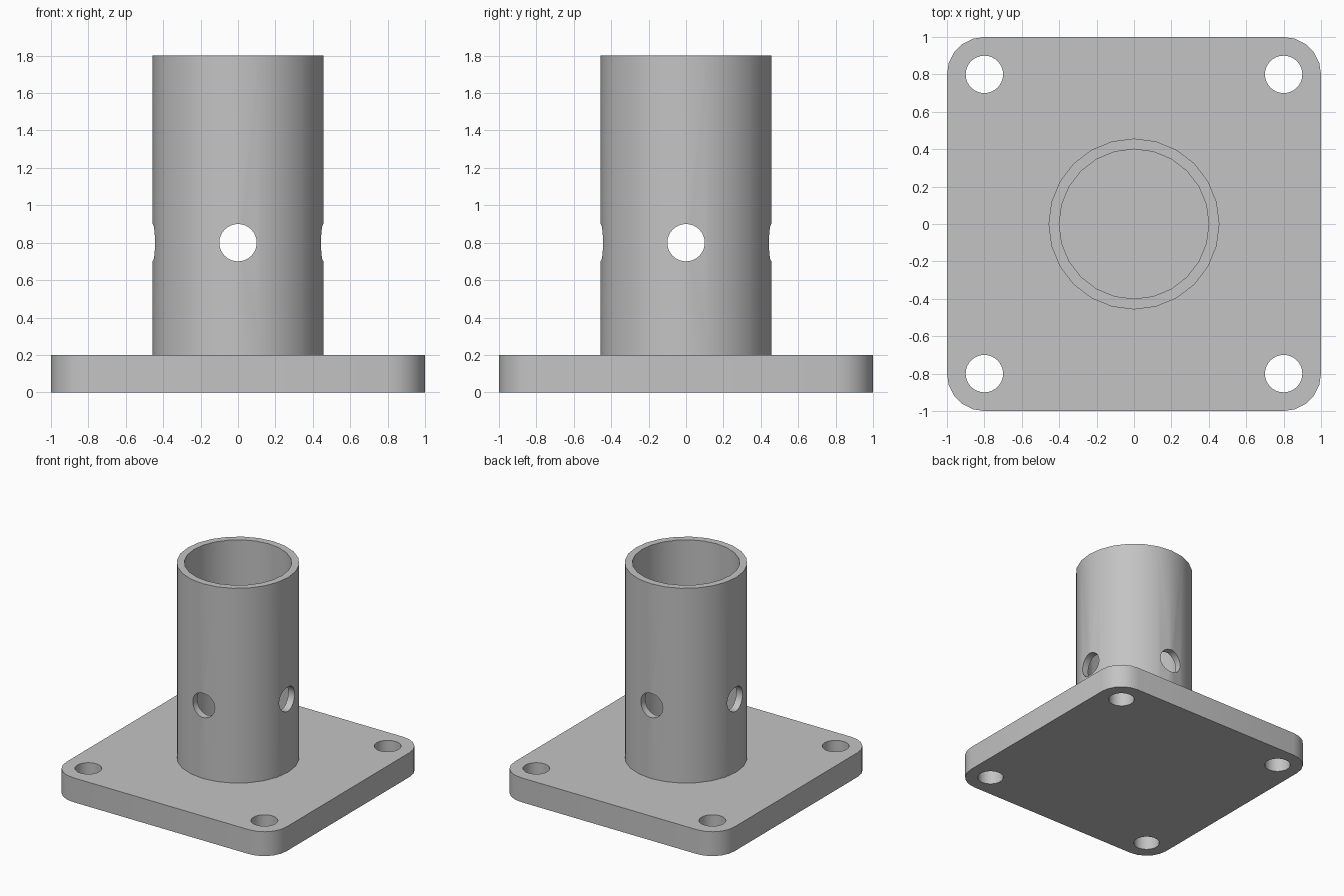
import bpy
import bmesh
from math import pi, radians

cube = bpy.data.objects.get("Cube")
if cube:
    bpy.data.objects.remove(cube, do_unlink=True)

PLATE_H, TOP = 0.2, 1.8
HOLE_R, HOLE_Z, BOLT = 0.1, 0.8, 0.8

grey = bpy.data.materials.new("grey metal")
grey.use_nodes = True
colour = (0.55, 0.55, 0.55, 1)
grey.diffuse_color = colour
grey.node_tree.nodes["Principled BSDF"].inputs["Base Color"].default_value = colour


def cylinder(name, radius, depth, location, rotation=(0, 0, 0), sides=32):
    bpy.ops.mesh.primitive_cylinder_add(vertices=sides, radius=radius, depth=depth,
                                        location=location, rotation=rotation)
    obj = bpy.context.object
    obj.name = name
    return obj


def cut(target, cutters):
    """Cut each cutter out of the target, then discard the cutters."""
    for cutter in cutters:
        cutter.hide_render = True
        mod = target.modifiers.new("hole", "BOOLEAN")
        mod.operation = "DIFFERENCE"
        mod.solver = "EXACT"
        mod.object = cutter
        bpy.context.view_layer.objects.active = target
        bpy.ops.object.modifier_apply(modifier=mod.name)
        bpy.data.objects.remove(cutter, do_unlink=True)


def finish(obj):
    obj.data.materials.clear()
    obj.data.materials.append(grey)
    bpy.ops.object.select_all(action="DESELECT")
    obj.select_set(True)
    bpy.context.view_layer.objects.active = obj
    bpy.ops.object.shade_smooth_by_angle(angle=radians(35))


# Square base plate with rounded upright corners
bpy.ops.mesh.primitive_cube_add(size=2, location=(0, 0, PLATE_H / 2))
plate = bpy.context.object
plate.name = "base_plate"
plate.scale.z = PLATE_H / 2
bpy.ops.object.transform_apply(location=True, rotation=True, scale=True)
bm = bmesh.new()
bm.from_mesh(plate.data)
corners = [e for e in bm.edges if abs(e.verts[0].co.z - e.verts[1].co.z) > PLATE_H / 2]
bmesh.ops.bevel(bm, geom=corners, offset=0.2, segments=5, profile=0.5, affect="EDGES")
bm.to_mesh(plate.data)
bm.free()

# Bolt holes at the four corners
cut(plate, [cylinder("bolt_cutter", HOLE_R, 1, (x, y, PLATE_H / 2))
            for x in (-BOLT, BOLT) for y in (-BOLT, BOLT)])
finish(plate)

# Hollow post standing on the plate, with pin holes through both axes
height = TOP - PLATE_H
middle = (0, 0, PLATE_H + height / 2)
tube = cylinder("socket_tube", 0.457, height, middle, sides=24)
cut(tube, [
    cylinder("bore_cutter", 0.4, height + 0.4, middle, sides=24),
    cylinder("side_pin_cutter", HOLE_R, 2, (0, 0, HOLE_Z), (0, pi / 2, 0)),
    cylinder("front_pin_cutter", HOLE_R, 2, (0, 0, HOLE_Z), (pi / 2, 0, 0)),
])
finish(tube)
